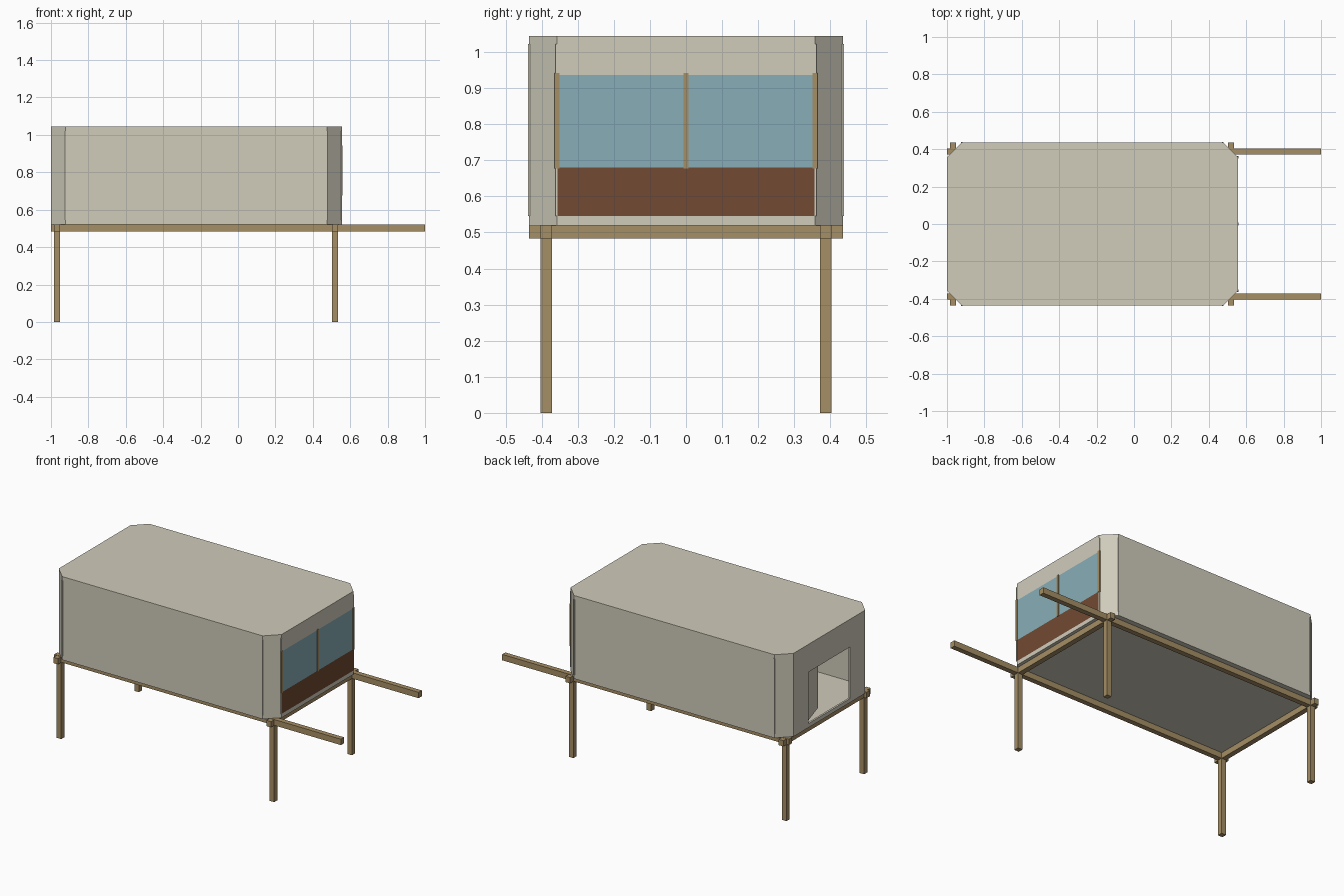
import bpy, bmesh, math
from mathutils import Vector

if "Cube" in bpy.data.objects:
    bpy.data.objects.remove(bpy.data.objects["Cube"])


def material(name, rgb):
    m = bpy.data.materials.new(name)
    lin = [((c / 255 + 0.055) / 1.055) ** 2.4 for c in rgb]
    m.diffuse_color = (*lin, 1)
    m.use_nodes = True
    m.node_tree.nodes["Principled BSDF"].inputs["Base Color"].default_value = m.diffuse_color
    return m


CREAM = material("cream_panel", (208, 204, 187))
BLUE = material("blue_glass", (136, 174, 183))
BROWN = material("red_brown", (114, 74, 51))
WOOD = material("tan_wood", (165, 142, 101))


def finish(bm, name, mats):
    me = bpy.data.meshes.new(name)
    bm.to_mesh(me)
    bm.free()
    for m in mats:
        me.materials.append(m)
    ob = bpy.data.objects.new(name, me)
    bpy.context.collection.objects.link(ob)
    return ob


def box(name, x, y, z, mat):
    """Axis-aligned box from (min, max) pairs."""
    bm = bmesh.new()
    bmesh.ops.create_cube(bm, size=1)
    for v in bm.verts:
        v.co = Vector([(r[0] + r[1]) / 2 + c * (r[1] - r[0])
                       for c, r in zip(v.co, (x, y, z))])
    return finish(bm, name, [mat])


X0, X1, Y, Z0, Z1, C = -1.0, 0.555, 0.435, 0.52, 1.045, 0.078

# Hollow cabin with chamfered corners
bm = bmesh.new()
outline = [(X0 + C, -Y), (X1 - C, -Y), (X1, -Y + C), (X1, Y - C),
           (X1 - C, Y), (X0 + C, Y), (X0, Y - C), (X0, -Y + C)]
low = [bm.verts.new((x, y, Z0)) for x, y in outline]
top = [bm.verts.new((x, y, Z1)) for x, y in outline]
bm.faces.new(top)
bm.faces.new(low[::-1])
for i in range(8):
    j = (i + 1) % 8
    quad = [low[i], low[j], top[j], top[i]]
    if i == 6:
        # Doorway frame around the rear opening
        hole = [bm.verts.new((X0, y, z)) for y, z in
                ((0.207, 0.545), (-0.207, 0.545), (-0.207, 0.87), (0.207, 0.87))]
        for k in range(4):
            n = (k + 1) % 4
            bm.faces.new((quad[k], quad[n], hole[n], hole[k]))
    else:
        bm.faces.new(quad)

# Bands on the window end, coloured by height
for z in (0.545, 0.68, 0.937):
    end = [f for f in bm.faces if all(abs(v.co.x - X1) < 1e-4 for v in f.verts)]
    geom = end + list({e for f in end for e in f.edges}) + list({v for f in end for v in f.verts})
    bmesh.ops.bisect_plane(bm, geom=geom, plane_co=(0, 0, z), plane_no=(0, 0, 1))
bm.normal_update()
for f in bm.faces:
    if f.normal.x > 0.99:
        h = f.calc_center_median().z
        f.material_index = 2 if 0.545 < h < 0.68 else 1 if 0.68 < h < 0.937 else 0
cabin = finish(bm, "cabin_shell", [CREAM, BLUE, BROWN])
mod = cabin.modifiers.new("wall_thickness", "SOLIDIFY")
mod.thickness = 0.012
mod.offset = -1

# Window uprights
for i, y in enumerate((-0.357, 0, 0.357)):
    box(f"window_upright_{i}", (X1 - 0.005, X1 + 0.004),
        (y - 0.007, y + 0.007), (0.677, 0.942), WOOD)

# Panel edge strips next to the chamfered corners
for s in (-1, 1):
    for x in (X0 + C + 0.002, X1 - C - 0.002):
        ys = sorted((s * (Y - 0.004), s * (Y + 0.003)))
        box("side_edge_strip", (x - 0.004, x + 0.004), ys, (0.545, 1.022), CREAM)
    box("end_edge_strip", (X1 - 0.004, X1 + 0.002),
        (s * 0.359 - 0.003, s * 0.359 + 0.003), (0.545, 1.022), CREAM)

# Door leaf standing ajar, with its handle
door = box("door_leaf", (0, 0.008), (-0.205, 0), (0.548, 0.868), CREAM)
handle = box("door_handle", (0.008, 0.022), (-0.21, -0.185), (0.69, 0.8), BROWN)
for ob in (door, handle):
    ob.location = (X0 + 0.014, 0.205, 0)
    ob.rotation_euler.z = math.radians(17)

# Timber base: long carrying rails, cross beams and legs
W = 0.016
for s in (-1, 1):
    y = s * 0.387
    box("carrying_rail", (-1, 1), (y - W, y + W), (0.484, 0.521), WOOD)
    for x in (-0.967, 0.519):
        box("leg", (x - W, x + W), (y - W, y + W), (0, 0.519), WOOD)
for x in (-0.967, 0.519):
    box("cross_beam", (x - W, x + W), (-Y, Y), (0.483, 0.5195), WOOD)
